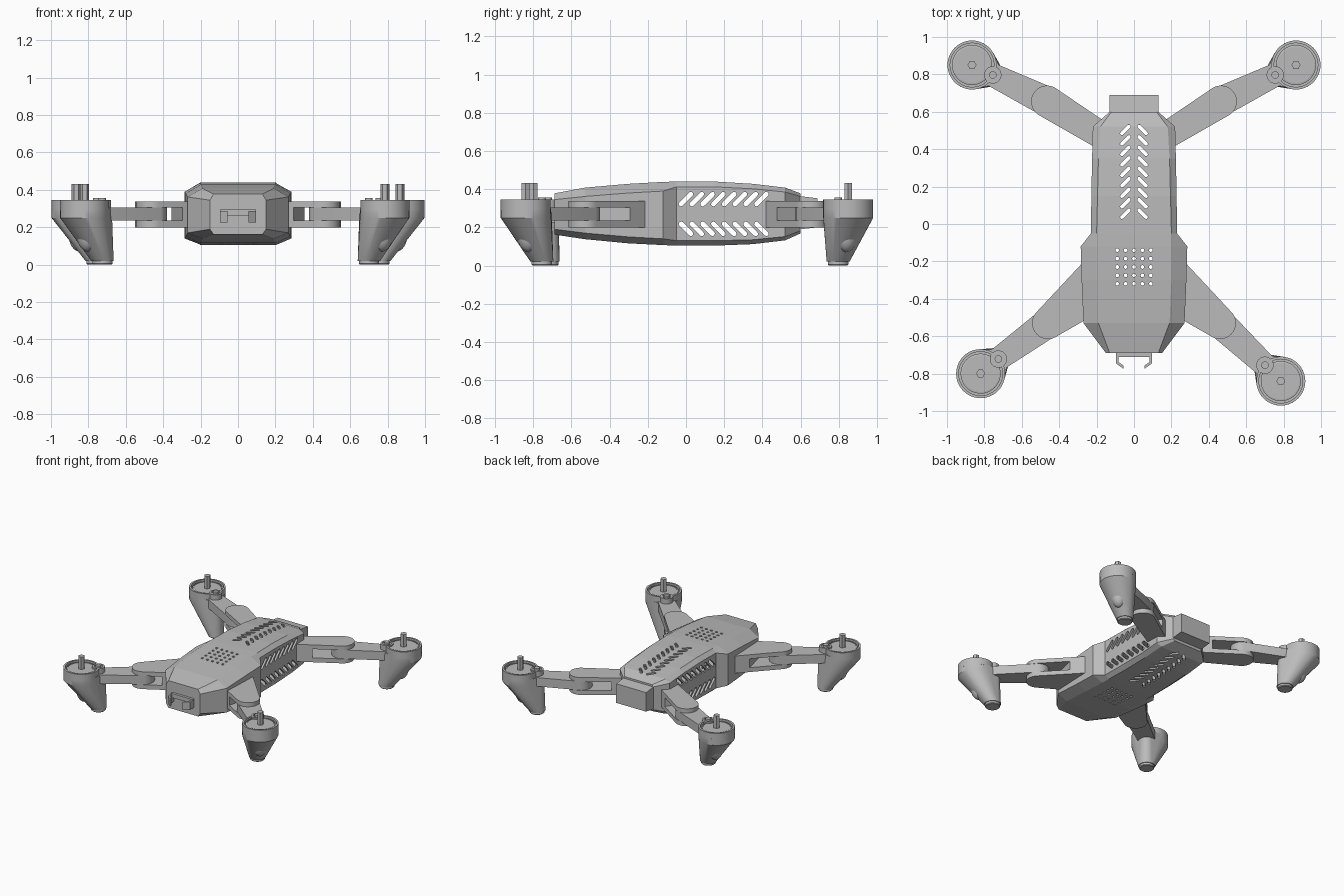
import bpy, bmesh
from math import pi, cos, sin
from mathutils import Vector

cube = bpy.data.objects.get("Cube")
if cube:
    bpy.data.objects.remove(cube)

grey = bpy.data.materials.new("matte grey")
grey.use_nodes = True
GREY = (0.5, 0.5, 0.5, 1)
grey.diffuse_color = GREY
grey.node_tree.nodes["Principled BSDF"].inputs["Base Color"].default_value = GREY


def finish(name, bm, smooth=True):
    bmesh.ops.recalc_face_normals(bm, faces=bm.faces)
    mesh = bpy.data.meshes.new(name)
    bm.to_mesh(mesh)
    bm.free()
    mesh.materials.append(grey)
    ob = bpy.data.objects.new(name, mesh)
    bpy.context.collection.objects.link(ob)
    if smooth:
        bpy.ops.object.select_all(action='DESELECT')
        ob.select_set(True)
        bpy.context.view_layer.objects.active = ob
        bpy.ops.object.shade_smooth_by_angle(angle=0.5)
    return ob


def circle(c, r, n=40):
    return [(c[0] + r * cos(2 * pi * i / n), c[1] + r * sin(2 * pi * i / n)) for i in range(n)]


def at(points, z):
    return [(x, y, z) for x, y in points]


def hull(name, points):
    bm = bmesh.new()
    for p in points:
        bm.verts.new(p)
    res = bmesh.ops.convex_hull(bm, input=bm.verts)
    inner = [g for g in res["geom_interior"] if isinstance(g, bmesh.types.BMVert)]
    bmesh.ops.delete(bm, geom=inner, context='VERTS')
    bmesh.ops.dissolve_limit(bm, angle_limit=0.01, verts=bm.verts, edges=bm.edges)
    return finish(name, bm)


def plate(name, points, z0, z1):
    return hull(name, at(points, z0) + at(points, z1))


def lathe(name, c, profile, n=48):
    bm = bmesh.new()
    rings = [[bm.verts.new(p) for p in at(circle(c, r, n), z)] for r, z in profile]
    for a, b in zip(rings, rings[1:]):
        for i in range(n):
            j = (i + 1) % n
            bm.faces.new((a[i], a[j], b[j], b[i]))
    bm.faces.new(rings[0])
    bm.faces.new(rings[-1])
    return finish(name, bm)


# Lofted body shell: y, half width, top half width, top, shoulder, lower shoulder, bottom
stations = [
    (-0.69, 0.15, 0.13, 0.378, 0.345, 0.19, 0.162),
    (-0.53, 0.27, 0.19, 0.408, 0.362, 0.17, 0.138),
    (-0.30, 0.28, 0.20, 0.428, 0.380, 0.15, 0.116),
    (-0.12, 0.285, 0.20, 0.438, 0.390, 0.14, 0.107),
    (-0.05, 0.23, 0.20, 0.440, 0.412, 0.13, 0.104),
    (0.15, 0.228, 0.195, 0.440, 0.412, 0.13, 0.104),
    (0.35, 0.224, 0.19, 0.428, 0.402, 0.135, 0.112),
    (0.52, 0.22, 0.18, 0.408, 0.385, 0.152, 0.132),
    (0.60, 0.13, 0.12, 0.378, 0.362, 0.182, 0.168),
]
bm = bmesh.new()
rings = []
for y, w, t, top, up, low, bot in stations:
    half = [(t, top), (w, up), (w, low), (t, bot)]
    loop = half + [(-x, z) for x, z in reversed(half)]
    rings.append([bm.verts.new((x, y, z)) for x, z in loop])
for a, b in zip(rings, rings[1:]):
    for i in range(8):
        j = (i + 1) % 8
        bm.faces.new((a[i], a[j], b[j], b[i]))
bm.faces.new(rings[0])
bm.faces.new(rings[-1])
body = finish("body_shell", bm, smooth=False)
solid = body.modifiers.new("wall", 'SOLIDIFY')
solid.thickness = 0.02
solid.offset = -1


# Vent cutters
def slot(cu, cv, angle, length, r):
    d = Vector((cos(angle), sin(angle))) * (length / 2 - r)
    pts = []
    for k in range(12):
        a = angle - pi / 2 + pi * (k % 6) / 5 + (pi if k > 5 else 0)
        s = -1 if k > 5 else 1
        pts.append((cu + s * d.x + r * cos(a), cv + s * d.y + r * sin(a)))
    return pts


def cut(outlines, place, lo, hi):
    bm = bmesh.new()
    for pts in outlines:
        a = [bm.verts.new(place(u, v, lo)) for u, v in pts]
        b = [bm.verts.new(place(u, v, hi)) for u, v in pts]
        bm.faces.new(a)
        bm.faces.new(b)
        for i in range(len(pts)):
            j = (i + 1) % len(pts)
            bm.faces.new((a[i], a[j], b[j], b[i]))
    cutter = finish("vent_cutter", bm, smooth=False)
    cutter.hide_render = True
    mod = body.modifiers.new("vents", 'BOOLEAN')
    mod.operation = 'DIFFERENCE'
    mod.solver = 'EXACT'
    mod.object = cutter
    return cutter


top_vents, side_vents = [], []
for i in range(9):
    for s in (-1, 1):
        top_vents.append(slot(s * 0.046, 0.055 + i * 0.056, -s * pi / 4, 0.072, 0.0095))
for i in range(5):
    for j in range(5):
        top_vents.append(circle((-0.09 + i * 0.045, -0.14 - j * 0.045), 0.01, 10))
for i in range(8):
    for s, z in ((1, 0.348), (-1, 0.192)):
        side_vents.append(slot(i * 0.0565, z, s * pi / 4, 0.098, 0.0125))
cutters = [cut(top_vents, lambda u, v, w: (u, v, w), 0, 0.6),
           cut(side_vents, lambda u, v, w: (w, u, v), -0.5, 0.5)]
bpy.ops.object.select_all(action='DESELECT')
body.select_set(True)
bpy.context.view_layer.objects.active = body
for mod in list(body.modifiers):
    bpy.ops.object.modifier_apply(modifier=mod.name)
for c in cutters:
    bpy.data.objects.remove(c)

# Tail block
hull("tail_block", [(x, y, z) for x in (-0.132, 0.132)
                    for y, z in ((0.53, 0.372), (0.69, 0.352), (0.69, 0.2), (0.53, 0.182))])

# Nose bracket: a bar with two inward hooks
plate("nose_bar", [(x, y) for x in (-0.095, 0.095) for y in (-0.71, -0.685)], 0.262, 0.295)
for s, side in ((1, "left"), (-1, "right")):
    plate(side + "_nose_arm", [(s * x, y) for x in (0.083, 0.097) for y in (-0.745, -0.685)], 0.225, 0.288)
    plate(side + "_nose_hook", [(s * x, y) for x, y in
                                ((0.097, -0.745), (0.083, -0.738), (0.055, -0.758), (0.055, -0.775))], 0.225, 0.288)


# Folding arm: forked bracket, inner arm, motor pod with landing leg
def arm(name, s, roots, pivot, motor, pin):
    def flip(p):
        return Vector((s * p[0], p[1]))
    roots = [flip(p) for p in roots]
    pivot, motor, pin = flip(pivot), Vector(motor), Vector(pin)
    tip = circle(pivot, 0.085)
    for part, z0, z1 in (("upper", 0.305, 0.338), ("lower", 0.2, 0.235)):
        plate(f"{name}_{part}_fork", roots + tip, z0, z1)
    # Solid root of the fork, following its tapering edges
    axis = (pivot - (roots[0] + roots[1]) / 2).normalized()
    side = Vector((-axis.y, axis.x)) * 0.085
    if side.dot(roots[0] - roots[1]) < 0:
        side = -side
    ends = [roots[0].lerp(pivot + side, 0.42), roots[1].lerp(pivot - side, 0.42)]
    plate(name + "_fork_root", roots + ends, 0.2, 0.338)
    plate(name + "_arm", circle(pivot, 0.08) + circle(pin, 0.062), 0.235, 0.305)

    plate_top = 0.3
    hull(name + "_pod", at(circle(motor, 0.131), plate_top) + at(circle(motor, 0.131), 0.25)
         + at(circle(pin, 0.05), plate_top) + at(circle(pin, 0.06), 0.02))
    lathe(name + "_motor_cup", motor, [(0.131, 0.29), (0.131, 0.345), (0.117, 0.345), (0.117, 0.305)])
    lathe(name + "_rotor", motor, [(0.107, 0.295), (0.107, 0.336), (0.098, 0.338), (0.098, 0.334)])
    lathe(name + "_shaft", motor, [(0.024, 0.3), (0.024, 0.432)], 6)
    lathe(name + "_foot", pin, [(0.054, 0.03), (0.054, 0.005), (0.049, 0)])
    lathe(name + "_pin_boss", pin, [(0.046, 0.28), (0.046, 0.346), (0.032, 0.346), (0.032, 0.34)])
    lathe(name + "_pin", pin, [(0.02, 0.3), (0.02, 0.356)], 16)
    # Rounded bulge on the outside of the pod
    bm = bmesh.new()
    bmesh.ops.create_uvsphere(bm, u_segments=32, v_segments=16, radius=1)
    c = motor.lerp(pin, 0.17)
    for v in bm.verts:
        v.co = (c.x + v.co.x * 0.06, c.y + v.co.y * 0.06, 0.17 + v.co.z * 0.1)
    finish(name + "_pod_bulge", bm)


front_roots = [(0.24, -0.17), (0.22, -0.49)]
back_roots = [(0.10, 0.51), (0.19, 0.40)]
arm("front_left", 1, front_roots, (0.46, -0.53), (0.785, -0.84), (0.70, -0.755))
arm("front_right", -1, front_roots, (0.46, -0.53), (-0.82, -0.80), (-0.725, -0.722))
arm("back_left", 1, back_roots, (0.465, 0.655), (0.866, 0.85), (0.755, 0.797))
arm("back_right", -1, back_roots, (0.465, 0.655), (-0.866, 0.85), (-0.755, 0.797))
